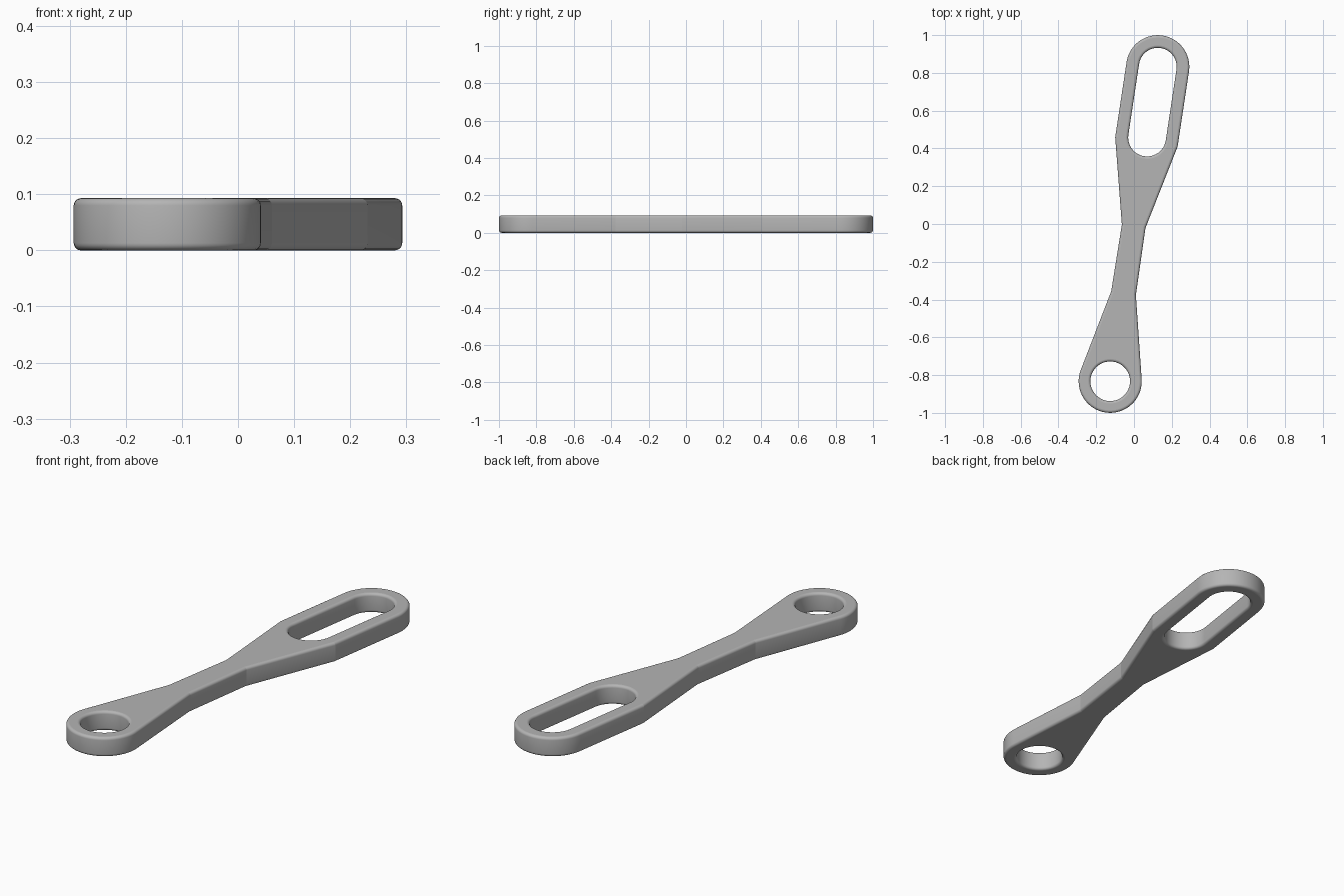
import bpy, bmesh
from math import sin, cos, pi, radians
from mathutils import Vector, Matrix

THICK, ROUND, STEPS = 0.093, 0.013, 5
END_V, END_R = 0.842, 0.167      # end centres along the bar axis, outer radius
TILT = radians(-8.6)

cube = bpy.data.objects.get("Cube")
if cube:
    bpy.data.objects.remove(cube, do_unlink=True)

steel = bpy.data.materials.new("grey steel")
steel.use_nodes = True
grey = (0.46, 0.46, 0.46, 1)
steel.diffuse_color = grey
steel.node_tree.nodes["Principled BSDF"].inputs["Base Color"].default_value = grey


def arc(v, r, start, end, n):
    """Points on an arc centred on the bar axis, angles in degrees."""
    angles = [radians(start + (end - start) * i / n) for i in range(n + 1)]
    return [Vector((r * cos(a), v + r * sin(a))) for a in angles]


def inset(loop, d):
    """Move a closed loop to its left by d with mitred corners."""
    out = []
    for i, p in enumerate(loop):
        a = (p - loop[i - 1]).normalized()
        b = (loop[(i + 1) % len(loop)] - p).normalized()
        na, nb = Vector((-a.y, a.x)), Vector((-b.y, b.x))
        out.append(p + (na + nb) * d / (1 + na.dot(nb)))
    return out


# Outline: slotted end, shoulders, waist, round end
half = [Vector(p) for p in ((0.066, -0.37), (0.063, -0.013), (0.167, 0.439))]
mirrored = [Vector((-p.x, p.y)) for p in reversed(half)]
outer = (half + arc(END_V, END_R, 0, 180, 32) + mirrored
         + arc(-END_V, END_R, 167.5, 372.5, 36))

# Openings run clockwise so that their inset goes into the metal
slot = arc(END_V, 0.1, 0, 180, 24) + arc(0.463, 0.1, 180, 360, 24)
slot.reverse()
hole = arc(-END_V, 0.105, 0, 360, 48)[:-1]
hole.reverse()

# Rounded edge profile as (inset, height), from bottom to top
low = [(ROUND * (1 - sin(t)), ROUND * (1 - cos(t)))
       for t in (pi / 2 * k / STEPS for k in range(STEPS + 1))]
profile = low + [(d, THICK - z) for d, z in reversed(low)]

bm = bmesh.new()
caps = ([], [])
for loop in (outer, slot, hole):
    n = len(loop)
    rings = [[bm.verts.new((p.x, p.y, z)) for p in inset(loop, d)] for d, z in profile]
    for lower, upper in zip(rings, rings[1:]):
        for i in range(n):
            j = (i + 1) % n
            bm.faces.new((lower[i], lower[j], upper[j], upper[i])).smooth = True
    for ring, cap in zip((rings[0], rings[-1]), caps):
        for i in range(n):
            edge = bm.edges.get((ring[i], ring[(i + 1) % n]))
            edge.smooth = False
            cap.append(edge)
    # Crisp creases at the shoulders and waist
    if loop is outer:
        for i, p in enumerate(loop):
            if p in half or p in mirrored:
                for lower, upper in zip(rings, rings[1:]):
                    bm.edges.get((lower[i], upper[i])).smooth = False

# Flat top and bottom around the openings
for cap in caps:
    bmesh.ops.triangle_fill(bm, edges=cap, use_beauty=True)
bmesh.ops.recalc_face_normals(bm, faces=bm.faces)
bm.transform(Matrix.Rotation(TILT, 4, "Z"))

mesh = bpy.data.meshes.new("slotted_link_bar")
bm.to_mesh(mesh)
bm.free()
mesh.materials.append(steel)
bar = bpy.data.objects.new("slotted_link_bar", mesh)
bpy.context.collection.objects.link(bar)
